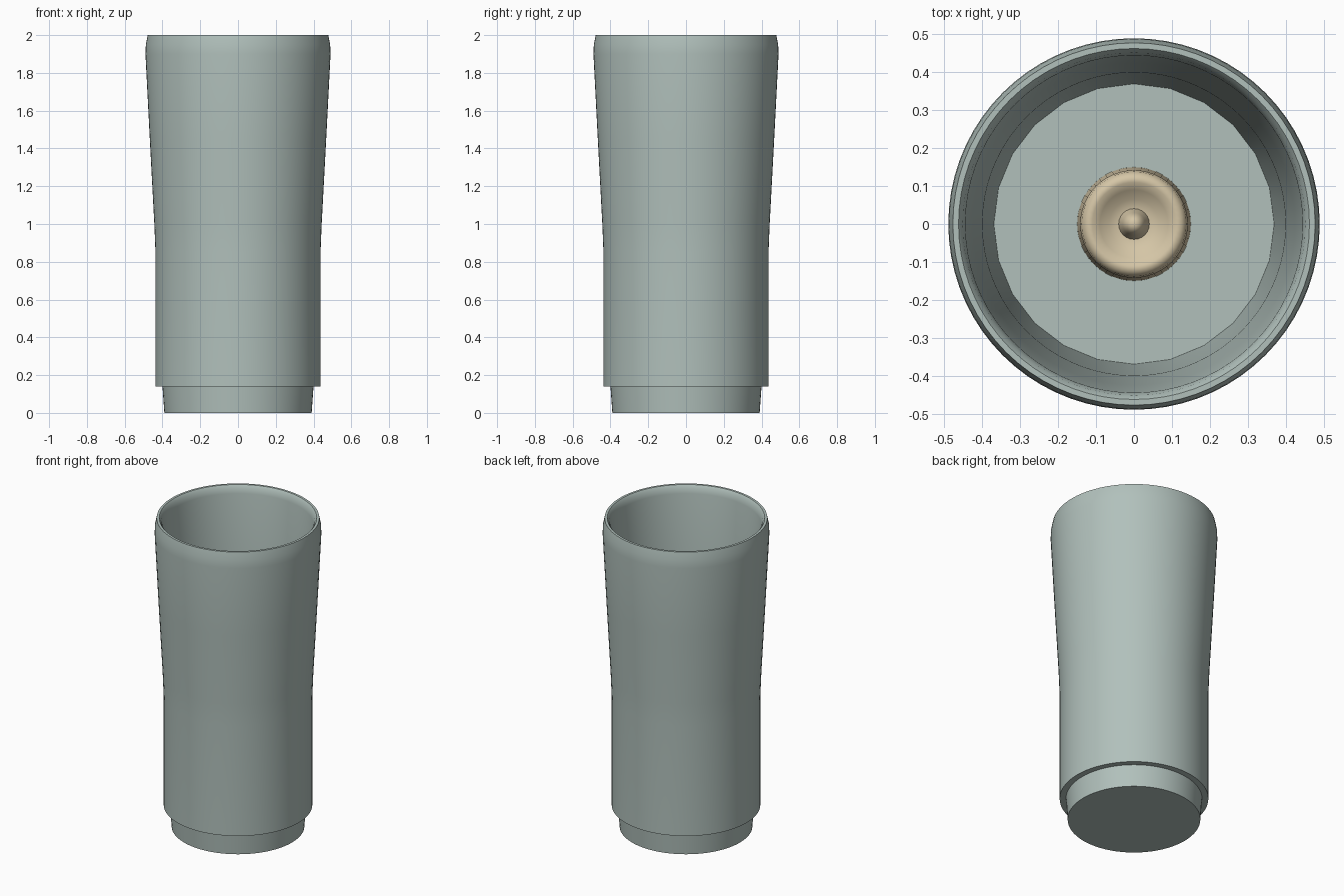
import bpy, bmesh, math

if "Cube" in bpy.data.objects:
    bpy.data.objects.remove(bpy.data.objects["Cube"])


def material(name, rgb):
    m = bpy.data.materials.new(name)
    m.diffuse_color = (*rgb, 1)
    m.use_nodes = True
    m.node_tree.nodes["Principled BSDF"].inputs["Base Color"].default_value = m.diffuse_color
    return m


def lathe(name, profile, segs, mat, angle=35, facet_ring=None):
    """Revolve (radius, z) points; a zero radius makes a pole, facet_ring becomes 24-sided."""
    bm = bmesh.new()
    rings = []
    for i, (r, z) in enumerate(profile):
        if r == 0:
            rings.append([bm.verts.new((0, 0, z))] * segs)
            continue
        ring = []
        for k in range(segs):
            a = 2 * math.pi * k / segs
            step = math.pi / 12
            f = math.cos(step / 2) / math.cos(a % step - step / 2) if i == facet_ring else 1
            ring.append(bm.verts.new((r * f * math.cos(a), r * f * math.sin(a), z)))
        rings.append(ring)
    for lo, hi in zip(rings, rings[1:]):
        for k in range(segs):
            n = (k + 1) % segs
            quad = list(dict.fromkeys((lo[k], lo[n], hi[n], hi[k])))
            bm.faces.new(quad)
    bmesh.ops.recalc_face_normals(bm, faces=bm.faces)
    mesh = bpy.data.meshes.new(name)
    bm.to_mesh(mesh)
    bm.free()
    mesh.materials.append(mat)
    ob = bpy.data.objects.new(name, mesh)
    bpy.context.collection.objects.link(ob)
    bpy.ops.object.select_all(action='DESELECT')
    ob.select_set(True)
    bpy.context.view_layer.objects.active = ob
    bpy.ops.object.shade_smooth_by_angle(angle=math.radians(angle))
    return ob


glass = material("grey_green", (0.44, 0.53, 0.50))
wax = material("tan_wax", (0.66, 0.56, 0.38))

# Tall cup: stepped foot, flared body, rounded rim, inner wall and floor
cup = [(0, 0), (0.39, 0), (0.40, 0.14), (0.437, 0.14), (0.437, 0.85),
       (0.443, 1.0), (0.467, 1.45), (0.490, 1.90), (0.488, 1.95), (0.478, 2.0),
       (0.463, 2.0), (0.452, 1.985), (0.445, 1.95), (0.425, 1.45), (0.40, 0.9),
       (0.39, 0.5), (0.37, 0.16), (0, 0.16)]
lathe("cup", cup, 72, glass, facet_ring=16)

# Candle with a rounded shoulder and a melted hollow
candle = [(0, 0.16), (0.15, 0.16), (0.142, 0.76), (0.138, 0.785), (0.125, 0.80),
          (0.11, 0.80), (0.09, 0.785), (0.065, 0.768), (0.042, 0.76), (0, 0.76)]
lathe("candle", candle, 48, wax, 50)

# Pointed wick
lathe("wick", [(0, 0.755), (0.042, 0.755), (0.03, 0.80), (0, 0.88)], 24, wax)
